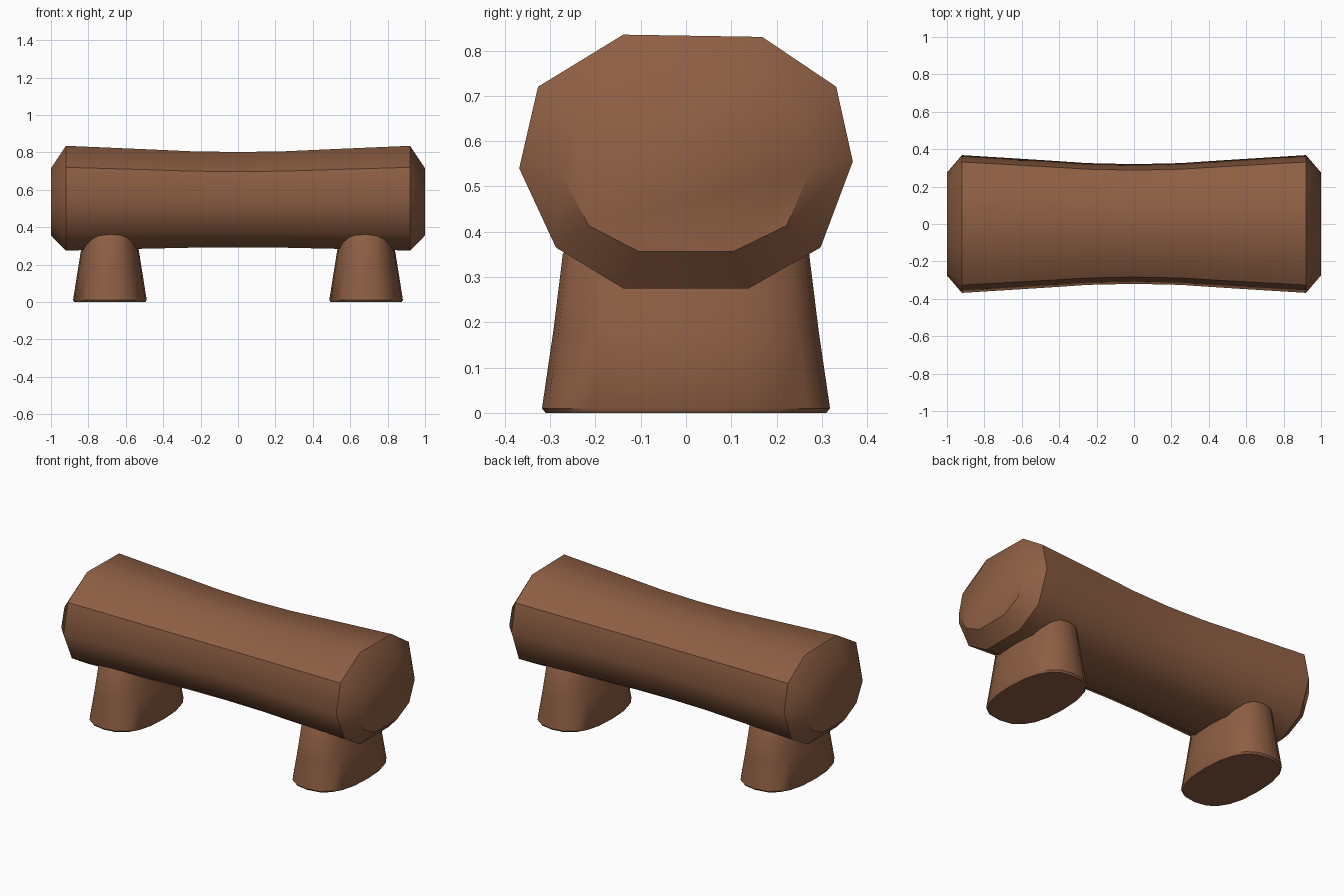
import bpy, bmesh
from math import cos, sin, pi, copysign, radians

cube = bpy.data.objects.get("Cube")
if cube:
    bpy.data.objects.remove(cube, do_unlink=True)

wood = bpy.data.materials.new("brown wood")
wood.use_nodes = True
colour = (0.27, 0.113, 0.056, 1)
wood.diffuse_color = colour
bsdf = wood.node_tree.nodes["Principled BSDF"]
bsdf.inputs["Base Color"].default_value = colour
bsdf.inputs["Roughness"].default_value = 0.8


def loft(name, rings, angle):
    """Skin a list of point rings and cap both ends."""
    bm = bmesh.new()
    loops = [[bm.verts.new(p) for p in ring] for ring in rings]
    n = len(loops[0])
    for a, b in zip(loops, loops[1:]):
        for i in range(n):
            j = (i + 1) % n
            bm.faces.new((a[i], a[j], b[j], b[i]))
    bm.faces.new(loops[0])
    bm.faces.new(loops[-1])
    bmesh.ops.recalc_face_normals(bm, faces=bm.faces)
    mesh = bpy.data.meshes.new(name)
    bm.to_mesh(mesh)
    bm.free()
    obj = bpy.data.objects.new(name, mesh)
    bpy.context.collection.objects.link(obj)
    mesh.materials.append(wood)
    bpy.ops.object.select_all(action="DESELECT")
    obj.select_set(True)
    bpy.context.view_layer.objects.active = obj
    bpy.ops.object.shade_smooth_by_angle(angle=radians(angle))
    return obj


# Log seat: ten-sided section, pinched in the middle, with chamfered ends
section = [(-.14, .28), (.17, .275), (.335, .165), (.372, 0), (.30, -.19),
           (.14, -.28), (-.14, -.28), (-.29, -.19), (-.372, -.015), (-.33, .165)]
half = [(0, .86, .91, .547), (.25, .875, .92, .548), (.5, .92, .95, .551),
        (.92, .99, 1, .555), (1, .74, .64, .535)]   # x, y scale, z scale, height
stations = [(-x, a, b, h) for x, a, b, h in reversed(half[1:])] + half
loft("log_seat", [[(x, y * a, h + z * b) for y, z in section]
                  for x, a, b, h in stations], 40)


# Legs: tapered rounded ovals with a softened foot
def oval(cx, rx, ry, z, sides=20, power=0.8):
    ring = []
    for i in range(sides):
        c, s = cos(2 * pi * i / sides), sin(2 * pi * i / sides)
        ring.append((cx + rx * copysign(abs(c) ** power, c),
                     ry * copysign(abs(s) ** power, s), z))
    return ring


for side, name in ((-1, "right_leg"), (1, "left_leg")):
    cx = side * .685
    loft(name, [oval(cx, .19, .31, 0), oval(cx, .197, .318, .01),
                oval(cx, .17, .293, .18), oval(cx, .143, .272, .35),
                oval(cx, .12, .22, .42)], 45)
